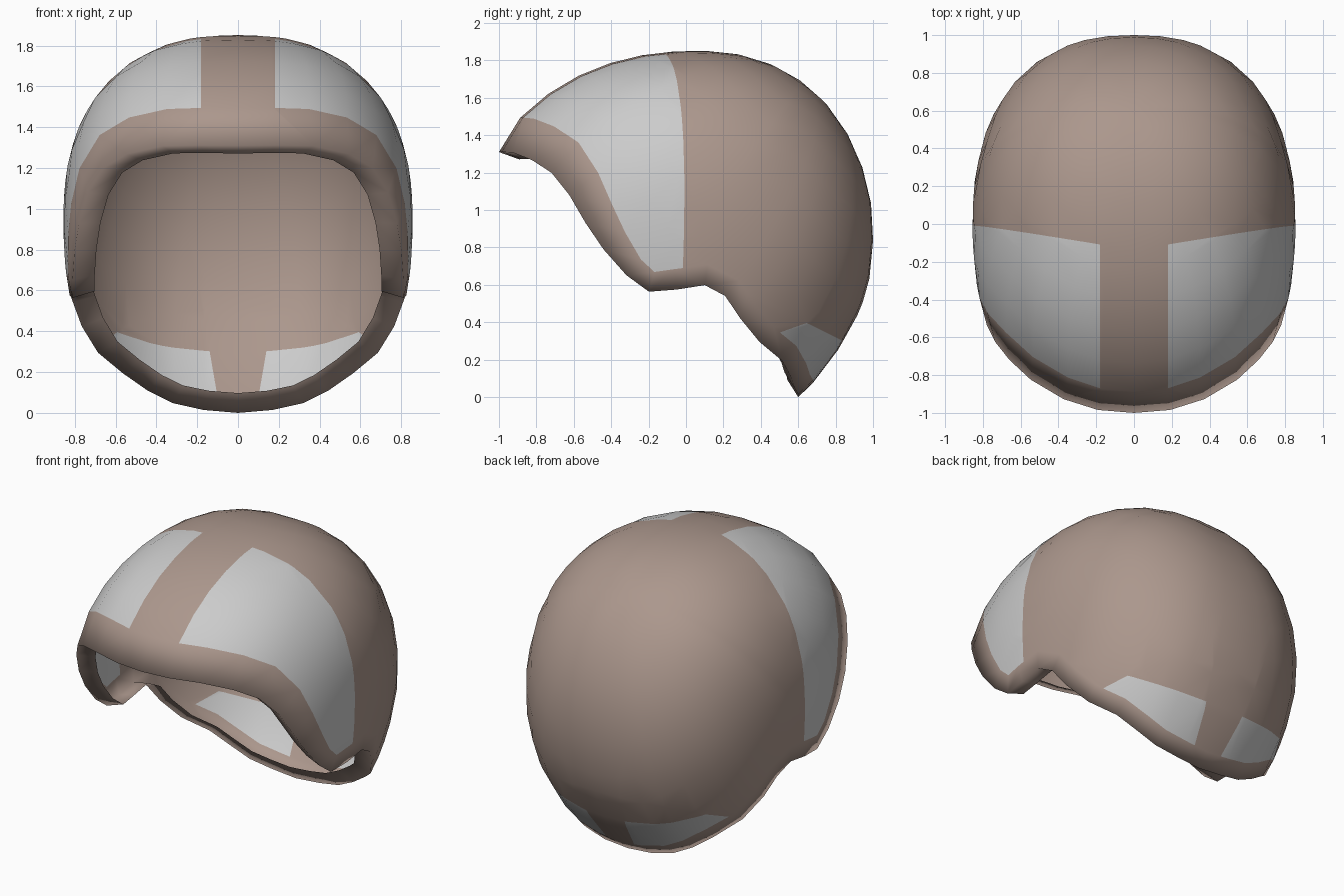
import bpy, bmesh, math
from mathutils import Vector

if "Cube" in bpy.data.objects:
    bpy.data.objects.remove(bpy.data.objects["Cube"])

CENTRE = Vector((0, 0, 0.95))
HALF_W, POW = 0.855, 2.35

# Side outline as (y, z); turned into radius by angle around the centre
OUTLINE = [(.6, 0), (.84, .3), (.96, .55), (1, .85), (.965, 1.15), (.85, 1.43), (.73, 1.59),
           (.57, 1.72), (.37, 1.81), (.12, 1.85), (-.12, 1.84), (-.35, 1.8), (-.57, 1.72),
           (-.8, 1.57), (-.9, 1.48), (-1, 1.31)]
POLAR = [(math.atan2(z - .95, y), math.hypot(y, z - .95)) for y, z in OUTLINE]
POLAR.append((POLAR[0][0] + 2 * math.pi, POLAR[0][1]))

# Edge of the opening, right half, from brow to nape
RIM = [(0, -1, 1.31), (.19, -.98, 1.31), (.37, -.92, 1.305), (.55, -.83, 1.27), (.66, -.72, 1.2),
       (.73, -.62, 1.08), (.77, -.53, .93), (.8, -.44, .79), (.815, -.32, .65), (.82, -.2, .56),
       (.825, -.05, .575), (.825, .1, .6), (.81, .21, .54), (.77, .29, .42), (.68, .39, .3),
       (.56, .51, .2), (.44, .56, .11), (.32, .58, .05), (.17, .6, .015), (0, .6, 0)]
ROWS = 9


def radius(angle):
    if angle < POLAR[0][0]:
        angle += 2 * math.pi
    for (a, ra), (b, rb) in zip(POLAR, POLAR[1:]):
        if a <= angle <= b:
            return ra + (rb - ra) * (angle - a) / (b - a)
    return POLAR[-1][1]


def unit(p):
    d = p - CENTRE
    r = radius(math.atan2(d.z, d.y))
    return Vector((d.x / HALF_W, d.y / r, d.z / r))


def from_unit(u):
    n = (abs(u.x) ** POW + math.hypot(u.y, u.z) ** POW) ** (1 / POW)
    r = radius(math.atan2(u.z, u.y))
    return CENTRE + Vector((u.x * HALF_W, u.y * r, u.z * r)) / n


def snap(p):
    return from_unit(unit(p))


def normal(p):
    d = p - CENTRE
    r = radius(math.atan2(d.z, d.y))
    return Vector((d.x / HALF_W ** 2, d.y / r ** 2, d.z / r ** 2)).normalized()


def material(name, color):
    m = bpy.data.materials.new(name)
    m.diffuse_color = color
    m.use_nodes = True
    m.node_tree.nodes["Principled BSDF"].inputs["Base Color"].default_value = m.diffuse_color
    return m


# Right half of the shell: inner lip, rim, border band, then rows up to the crown
bm = bmesh.new()
band = bm.faces.layers.int.new("band")
rim = [snap(Vector(p)) for p in RIM]
mirror = Vector((-1, 1, 1))
crown = Vector((0, .63, .77)).normalized()
columns = []
for i, p in enumerate(rim):
    before = rim[i - 1] if i else rim[1] * mirror
    after = rim[i + 1] if i < len(rim) - 1 else rim[i - 1] * mirror
    n = normal(p)
    up = n.cross(after - before).normalized()
    width = .11 + .11 * min(1, max(0, (-p.y - .3) / .4))
    border = snap(p + up * width)
    start = unit(border).normalized()
    pts = [p - n * .115, p, border]
    pts += [from_unit(start.slerp(crown, k / ROWS)) for k in range(1, ROWS)]
    if i in (0, len(rim) - 1):
        for q in pts:
            q.x = 0
    columns.append([bm.verts.new(q) for q in pts])
top = bm.verts.new(from_unit(crown))
for a, b in zip(columns, columns[1:]):
    for j in range(len(a) - 1):
        bm.faces.new((a[j], b[j], b[j + 1], a[j + 1]))[band] = j
    bm.faces.new((a[-1], b[-1], top))[band] = len(a)

# Panel outlines: each plane is (point, normal pointing into the panel)
front_panel = [(Vector((.18, 0, 0)), Vector((1, 0, 0))),
               (Vector((0, -.168, 0)), Vector((.167, -1, .0161)))]
nape_panel = [(Vector((.086, 0, 0)), Vector((1, 0, -.174))),
              (Vector((0, .45, .33)), Vector((0, .07, -.19))),
              (Vector((0, .64, .40)), Vector((0, -.10, -.20)))]


def in_front(c):
    return c.y < .2 and c.z > .5


def in_nape(c):
    return c.y > .2 and c.z < .65


def cut_panel(planes, region):
    for co, no in planes:
        faces = [f for f in bm.faces if f[band] >= 2 and region(f.calc_center_median())]
        geom = set(faces)
        for f in faces:
            geom.update(f.edges)
            geom.update(f.verts)
        bmesh.ops.bisect_plane(bm, geom=list(geom), dist=.004, plane_co=co, plane_no=no)
    for f in bm.faces:
        c = f.calc_center_median()
        if f[band] >= 2 and region(c) and all((c - co).dot(no) > 0 for co, no in planes):
            f.material_index = 1


cut_panel(front_panel, in_front)
cut_panel(nape_panel, in_nape)
for v in bm.verts:
    if any(f[band] > 0 for f in v.link_faces):
        v.co = snap(v.co)
bmesh.ops.recalc_face_normals(bm, faces=bm.faces)
if max(bm.faces, key=lambda f: f.calc_center_median().z).normal.z < 0:
    bmesh.ops.reverse_faces(bm, faces=bm.faces)

mesh = bpy.data.meshes.new("helmet_shell")
bm.to_mesh(mesh)
bm.free()
mesh.materials.append(material("shell_brown", (.41, .31, .265, 1)))
mesh.materials.append(material("panel_grey", (.8, .8, .8, 1)))
mesh.shade_smooth()
helmet = bpy.data.objects.new("helmet_shell", mesh)
bpy.context.collection.objects.link(helmet)
mod = helmet.modifiers.new("mirror", 'MIRROR')
mod.use_axis[0] = True
mod.merge_threshold = .001
